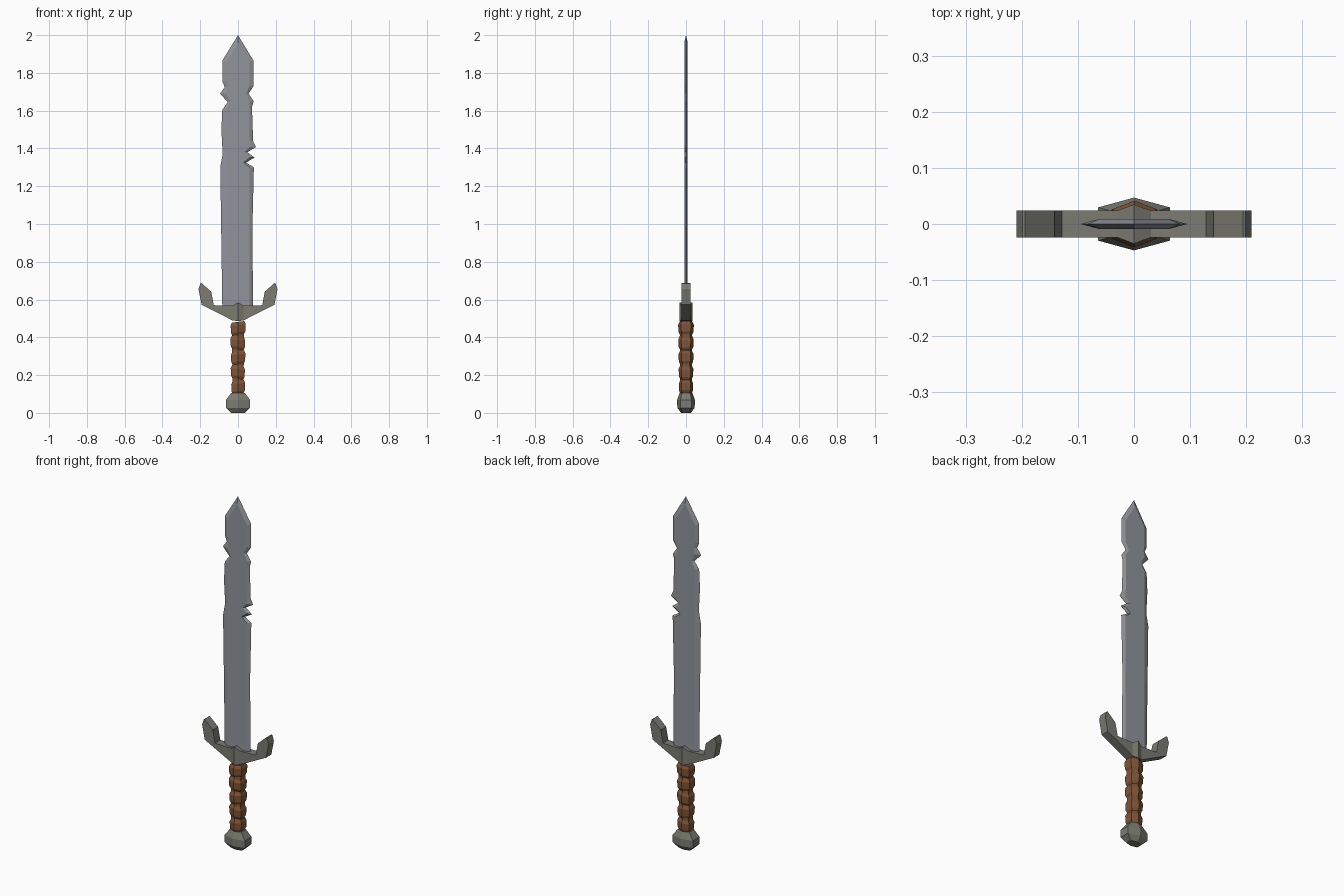
import bpy, bmesh, math

if "Cube" in bpy.data.objects:
    bpy.data.objects.remove(bpy.data.objects["Cube"])


def material(name, rgb):
    m = bpy.data.materials.new(name)
    m.diffuse_color = (*rgb, 1)
    m.use_nodes = True
    m.node_tree.nodes["Principled BSDF"].inputs["Base Color"].default_value = m.diffuse_color
    return m


def finish(name, bm, mat):
    bmesh.ops.remove_doubles(bm, verts=bm.verts, dist=1e-5)
    bmesh.ops.recalc_face_normals(bm, faces=bm.faces)
    me = bpy.data.meshes.new(name)
    bm.to_mesh(me)
    bm.free()
    me.materials.append(mat)
    ob = bpy.data.objects.new(name, me)
    bpy.context.collection.objects.link(ob)
    return ob


def loft(bm, rings):
    """Skin closed rings of equal length and cap both ends."""
    vs = [[bm.verts.new(p) for p in r] for r in rings]
    n = len(vs[0])
    for a, b in zip(vs, vs[1:]):
        for i in range(n):
            j = (i + 1) % n
            bm.faces.new((a[i], a[j], b[j], b[i]))
    bm.faces.new(vs[0])
    bm.faces.new(vs[-1])


def hex_ring(rx, ry, z, tilt=0.0, cx=0.0):
    # six sides with corners on the y axis
    shape = [(0, 1), (1, .63), (1, -.63), (0, -1), (-1, -.63), (-1, .63)]
    return [(cx + rx * x, ry * y, z + tilt * x) for x, y in shape]


steel = material("steel", (.28, .30, .33))
iron = material("iron", (.20, .20, .17))
leather = material("leather", (.22, .09, .04))

# Blade: nicked outline sharpened to an edge, flat on both faces
right = [(.08, .55), (.076, .97), (.084, 1.30), (.043, 1.325), (.088, 1.352),
         (.05, 1.38), (.095, 1.408), (.08, 1.44), (.074, 1.62), (.083, 1.65),
         (.056, 1.69), (.082, 1.73), (.082, 1.865)]
left = [(-.083, 1.865), (-.083, 1.755), (-.07, 1.725), (-.095, 1.69),
        (-.054, 1.645), (-.083, 1.605), (-.088, 1.50), (-.081, 1.37),
        (-.094, 1.30), (-.089, .97), (-.083, .55)]
outline = right + [(0, 2.0)] + left


def inner(x, z):
    if x == 0:
        return 0, 1.96
    w = max(.03, min(abs(x) - .014, .062))
    return math.copysign(w, x), z - (.01 if z > 1.8 else 0)


bm = bmesh.new()
front = [(inner(x, z)[0], -.009, inner(x, z)[1]) for x, z in outline]
edge = [(x, 0, z) for x, z in outline]
back = [(x, -y, z) for x, y, z in front]
loft(bm, [front, edge, back])
finish("blade", bm, steel)

# Cross guard: (top x, top z, bottom x, bottom z, half depth), mirrored
sections = [(0, .585, 0, .485, .035), (.03, .568, .03, .49, .024),
            (.128, .57, .193, .573, .024), (.142, .642, .209, .655, .024),
            (.194, .688, .199, .686, .024)]


def guard_ring(s, side):
    a, b, c, d, h = s
    return [(side * a, -h, b), (side * a, h, b), (side * c, h, d), (side * c, -h, d)]


bm = bmesh.new()
loft(bm, [guard_ring(s, -1) for s in sections[:0:-1]] +
     [guard_ring(s, 1) for s in sections])
finish("cross_guard", bm, iron)

# Grip: five bulging leather wraps
bm = bmesh.new()
rings = []
for i in range(5):
    z0 = .098 + i * .078
    tilt = .004 * (-1) ** i
    k = .92 + .02 * i
    for dz, r in ((.004, .031), (.018, .038), (.056, .040), (.072, .033)):
        rings.append(hex_ring(r * k, r * k * 1.04, z0 + dz, tilt, .001 * (-1) ** i))
loft(bm, rings)
finish("grip", bm, leather)

# Pommel: faceted knob
bm = bmesh.new()
loft(bm, [hex_ring(.036, .026, 0), hex_ring(.064, .046, .027),
          hex_ring(.064, .047, .068), hex_ring(.036, .034, .106)])
finish("pommel", bm, iron)
